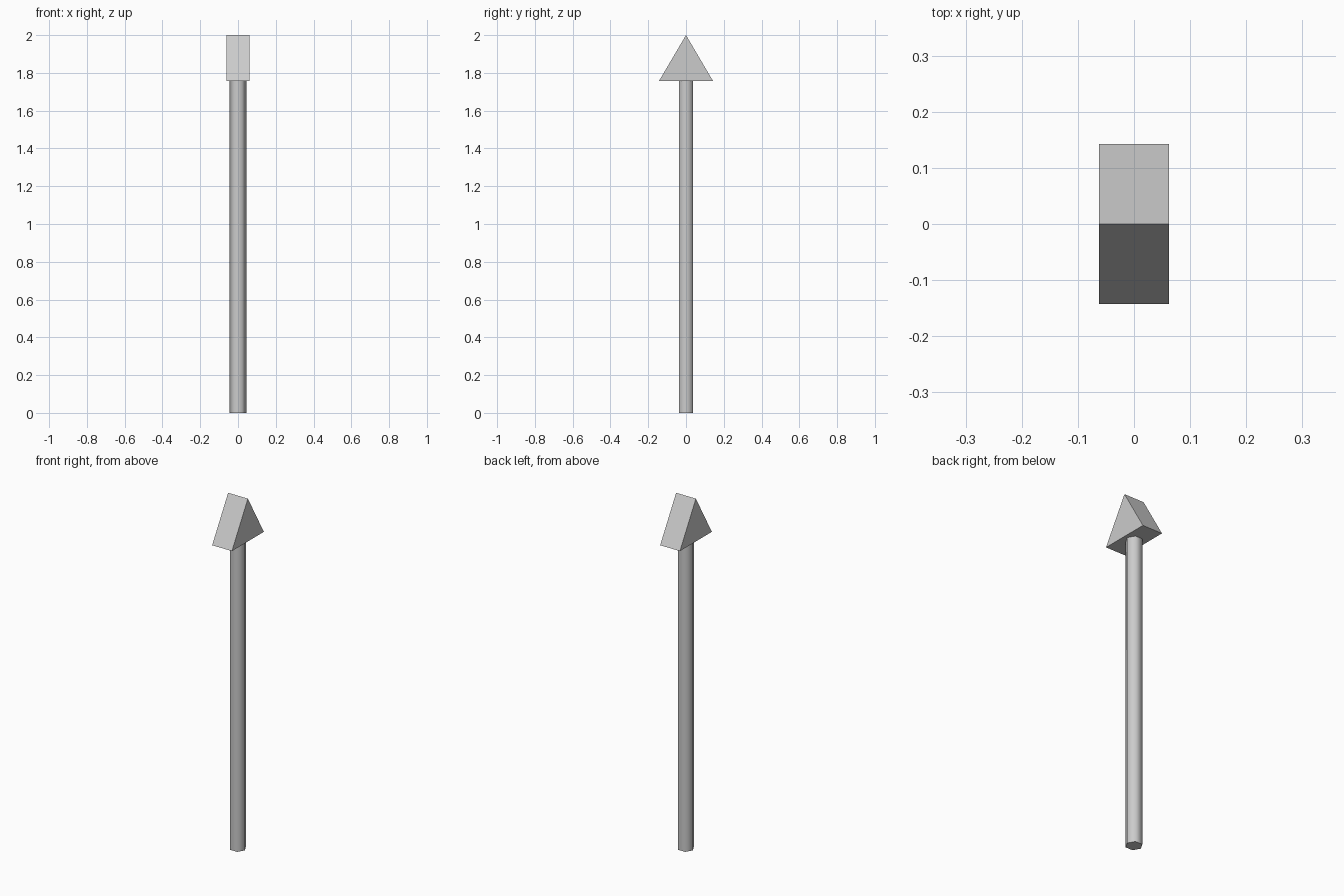
import bpy, math

if "Cube" in bpy.data.objects:
    bpy.data.objects.remove(bpy.data.objects["Cube"])

HEAD_Z, TIP_Z = 1.757, 2.0

# Shaft: six-sided rod, corners on +-x, smooth-shaded sides with crisp ends
bpy.ops.mesh.primitive_cylinder_add(
    vertices=6, radius=0.044, depth=HEAD_Z,
    location=(0, 0, HEAD_Z / 2), rotation=(0, 0, math.radians(30)))
shaft = bpy.context.object
shaft.name = "shaft"
bpy.ops.object.transform_apply(location=True, rotation=True, scale=True)
bpy.ops.object.shade_smooth_by_angle(angle=math.radians(65))

# Arrow head: triangular profile in the y-z plane, extruded along x
profile = [(-0.143, HEAD_Z), (0.143, HEAD_Z), (0, TIP_Z)]
verts = [(x, y, z) for x in (-0.062, 0.062) for y, z in profile]
sides = [(i, i + 3, (i + 1) % 3 + 3, (i + 1) % 3) for i in range(3)]
faces = [(2, 1, 0), (3, 4, 5)] + [tuple(reversed(f)) for f in sides]
# Profile runs counter-clockwise seen from +x, so side faces point outward
mesh = bpy.data.meshes.new("arrow_head")
mesh.from_pydata(verts, [], faces)
mesh.update()
head = bpy.data.objects.new("arrow_head", mesh)
bpy.context.collection.objects.link(head)
